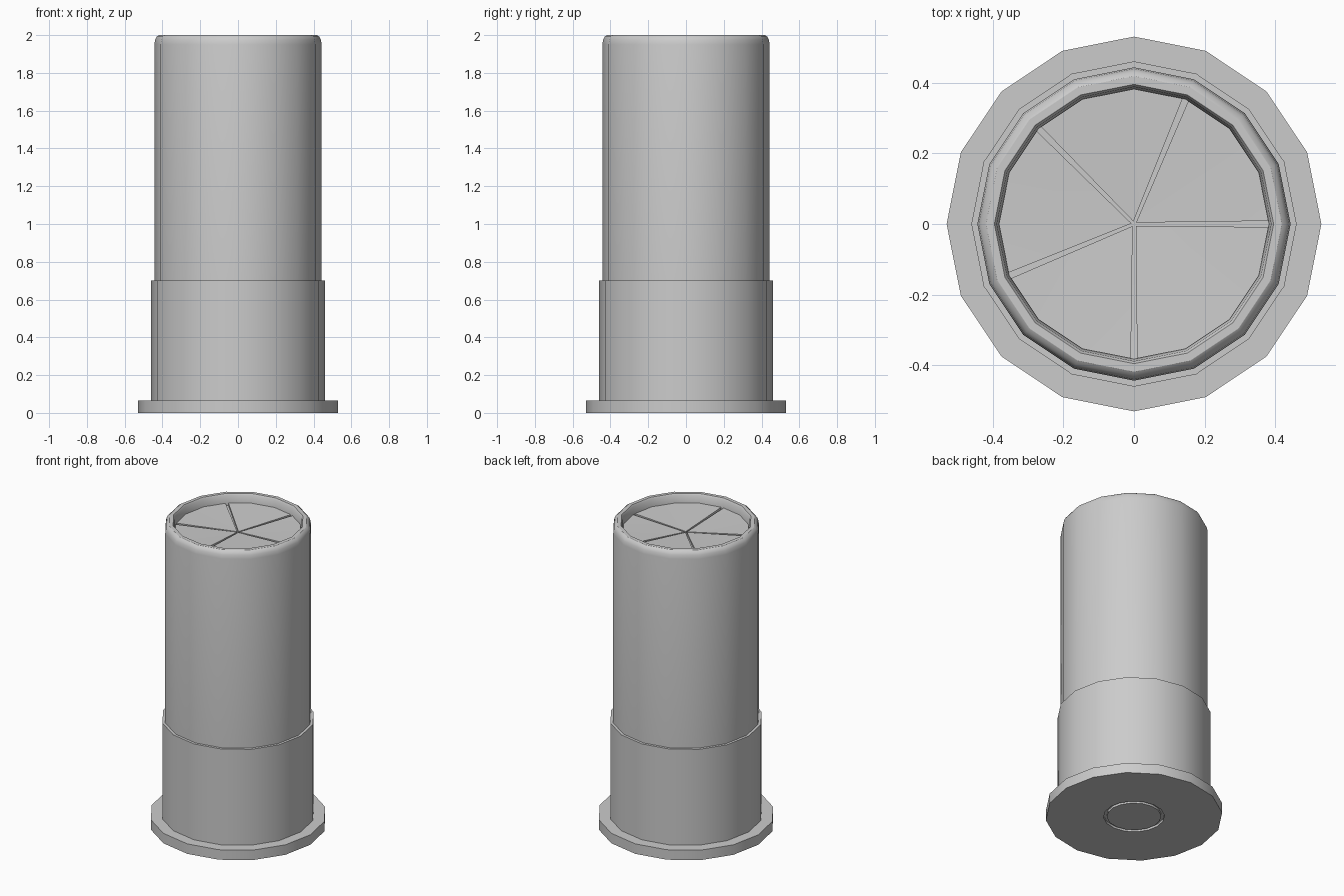
import bpy, bmesh, math
from mathutils import Vector

if "Cube" in bpy.data.objects:
    bpy.data.objects.remove(bpy.data.objects["Cube"])

SIDES = 16


def finish(bm, name):
    bmesh.ops.recalc_face_normals(bm, faces=bm.faces)
    me = bpy.data.meshes.new(name)
    bm.to_mesh(me)
    bm.free()
    ob = bpy.data.objects.new(name, me)
    bpy.context.collection.objects.link(ob)
    bpy.ops.object.select_all(action='DESELECT')
    ob.select_set(True)
    bpy.context.view_layer.objects.active = ob
    bpy.ops.object.shade_smooth_by_angle(angle=math.radians(32))
    return ob


def ring_point(r, i, z):
    a = 2 * math.pi * i / SIDES
    return Vector((r * math.cos(a), r * math.sin(a), z))


def lathe(name, profile):
    """Revolve (radius, z) points; radius 0 closes to a single point."""
    bm = bmesh.new()
    rings = []
    for r, z in profile:
        if r == 0:
            rings.append([bm.verts.new((0, 0, z))] * SIDES)
        else:
            rings.append([bm.verts.new(ring_point(r, i, z)) for i in range(SIDES)])
    for a, b in zip(rings, rings[1:]):
        for i in range(SIDES):
            j = (i + 1) % SIDES
            bm.faces.new(dict.fromkeys((a[i], a[j], b[j], b[i])))
    return finish(bm, name)


# Metal base: flanged rim, cup wall, and primer pocket underneath
lathe("metal_base", [(0.183, 0.015), (0.183, 0), (0.206, 0), (0.53, 0), (0.53, 0.066),
                     (0.46, 0.066), (0.46, 0.70), (0.443, 0.70)])

# Primer cap inside the pocket
lathe("primer", [(0.183, 0.015), (0.163, 0.015), (0.163, 0), (0, 0)])

# Hull tube with rounded lip and recessed mouth, closed by the groove floor
lathe("hull", [(0.443, 0.70), (0.443, 1.95), (0.439, 1.975), (0.43, 1.992), (0.418, 2.0),
               (0.395, 2.0), (0.388, 1.99), (0.382, 1.93), (0.382, 1.925), (0, 1.91)])

# Crimp: five raised folds separated by narrow radial grooves
R, Z_RIM, Z_MID = 0.382, 1.942, 1.926
bm = bmesh.new()
starts = [0, 3, 6, 9, 12, 16]
for s, e in zip(starts, starts[1:]):
    pts = [ring_point(R, i, Z_RIM) for i in range(s, e + 1)]
    pts[0] = pts[0].lerp(pts[1], 0.06)
    pts[-1] = pts[-1].lerp(pts[-2], 0.06)
    apex = ring_point(0.007, (s + e) / 2, Z_MID)
    drop = Vector((0, 0, -0.018))
    top = [bm.verts.new(p) for p in pts]
    tip = bm.verts.new(apex)
    for a, b in zip(top, top[1:]):
        bm.faces.new((tip, a, b))
    # Groove side walls
    low_tip = bm.verts.new(apex + drop)
    for v in (top[0], top[-1]):
        low = bm.verts.new(v.co + drop)
        bm.faces.new((tip, v, low, low_tip))
finish(bm, "crimp_folds")
